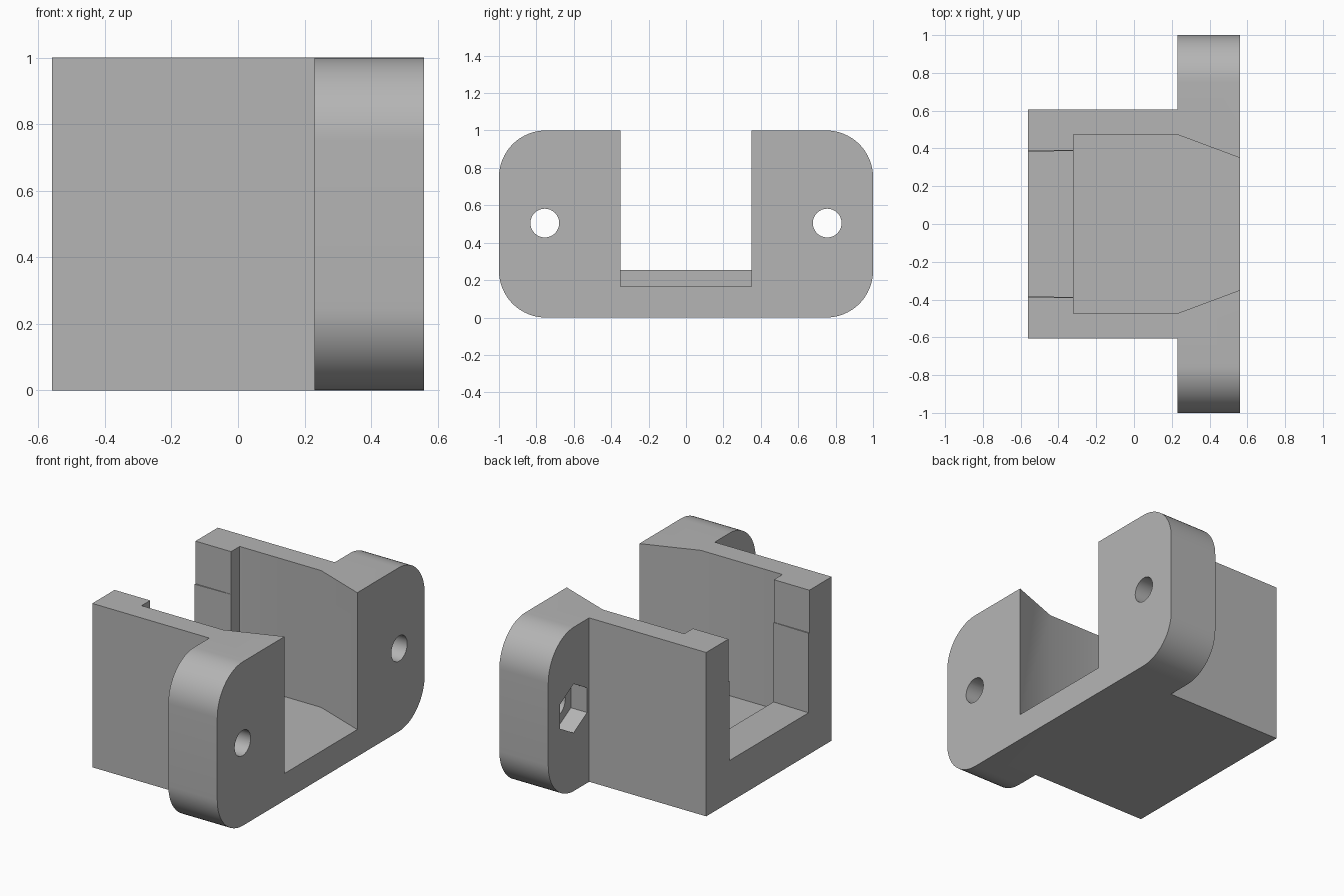
import bpy, bmesh, math
from mathutils import Vector

cube = bpy.data.objects.get("Cube")
if cube:
    bpy.data.objects.remove(cube, do_unlink=True)

grey = bpy.data.materials.new("light grey plastic")
grey.use_nodes = True
colour = (0.46, 0.46, 0.46, 1)
grey.diffuse_color = colour
grey.node_tree.nodes["Principled BSDF"].inputs["Base Color"].default_value = colour


def prism(name, points, push):
    """Solid made by pushing a flat outline along a vector."""
    bm = bmesh.new()
    face = bm.faces.new([bm.verts.new(p) for p in points])
    out = bmesh.ops.extrude_face_region(bm, geom=[face])
    moved = [g for g in out["geom"] if isinstance(g, bmesh.types.BMVert)]
    bmesh.ops.translate(bm, verts=moved, vec=Vector(push))
    bmesh.ops.recalc_face_normals(bm, faces=bm.faces)
    mesh = bpy.data.meshes.new(name)
    bm.to_mesh(mesh)
    bm.free()
    mesh.materials.append(grey)
    ob = bpy.data.objects.new(name, mesh)
    bpy.context.collection.objects.link(ob)
    return ob


def plan_prism(name, half, z0, z1):
    """Vertical prism from (x, y) points mirrored across y."""
    outline = half + [(x, -y) for x, y in reversed(half)]
    return prism(name, [(x, y, z0) for x, y in outline], (0, 0, z1 - z0))


def round_prism(name, x0, x1, y, z, radius, sides):
    """Regular prism along x with a vertex pointing up."""
    angles = [2 * math.pi * i / sides for i in range(sides)]
    pts = [(x0, y + radius * math.sin(a), z + radius * math.cos(a)) for a in angles]
    return prism(name, pts, (x1 - x0, 0, 0))


def combine(target, other, operation):
    mod = target.modifiers.new(operation, "BOOLEAN")
    mod.operation = operation
    mod.solver = "EXACT"
    mod.object = other
    bpy.context.view_layer.objects.active = target
    bpy.ops.object.modifier_apply(modifier=mod.name)
    bpy.data.objects.remove(other, do_unlink=True)


# Box body
bracket = plan_prism("mounting_bracket", [(-0.56, 0.605), (0.4, 0.605)], 0, 1)

# Rounded mounting flange
radius, steps = 0.25, 16
outline = []
for corner, (sy, sz) in enumerate([(1, 1), (-1, 1), (-1, -1), (1, -1)]):
    for i in range(steps + 1):
        a = math.pi / 2 * (corner + i / steps)
        outline.append((0.23, sy * (1 - radius) + radius * math.cos(a),
                        0.5 + sz * (0.5 - radius) + radius * math.sin(a)))
combine(bracket, prism("flange", outline, (0.33, 0, 0)), "UNION")

# Main cavity narrowing toward the flange opening
cavity = [(-0.32, 0.473), (0.23, 0.473), (0.56, 0.35), (0.6, 0.335)]
combine(bracket, plan_prism("cavity_cutter", cavity, 0.165, 1.2), "DIFFERENCE")

# Rear slot, with slightly thicker lower lips
combine(bracket, plan_prism("slot_cutter", [(-0.6, 0.381), (-0.3, 0.388)], 0.255, 1.2), "DIFFERENCE")
combine(bracket, plan_prism("upper_slot_cutter", [(-0.6, 0.39), (-0.3, 0.39)], 0.74, 1.3), "DIFFERENCE")

# Screw holes and hexagonal nut pockets
for side in (-1, 1):
    y = side * 0.755
    combine(bracket, round_prism("hole_cutter", 0.25, 0.7, y, 0.505, 0.077, 32), "DIFFERENCE")
    combine(bracket, round_prism("nut_cutter", 0.15, 0.34, y, 0.505, 0.15, 6), "DIFFERENCE")

# Smooth the curves and keep the edges sharp
bpy.ops.object.select_all(action="DESELECT")
bracket.select_set(True)
bpy.context.view_layer.objects.active = bracket
bpy.ops.object.shade_smooth_by_angle(angle=math.radians(30))
